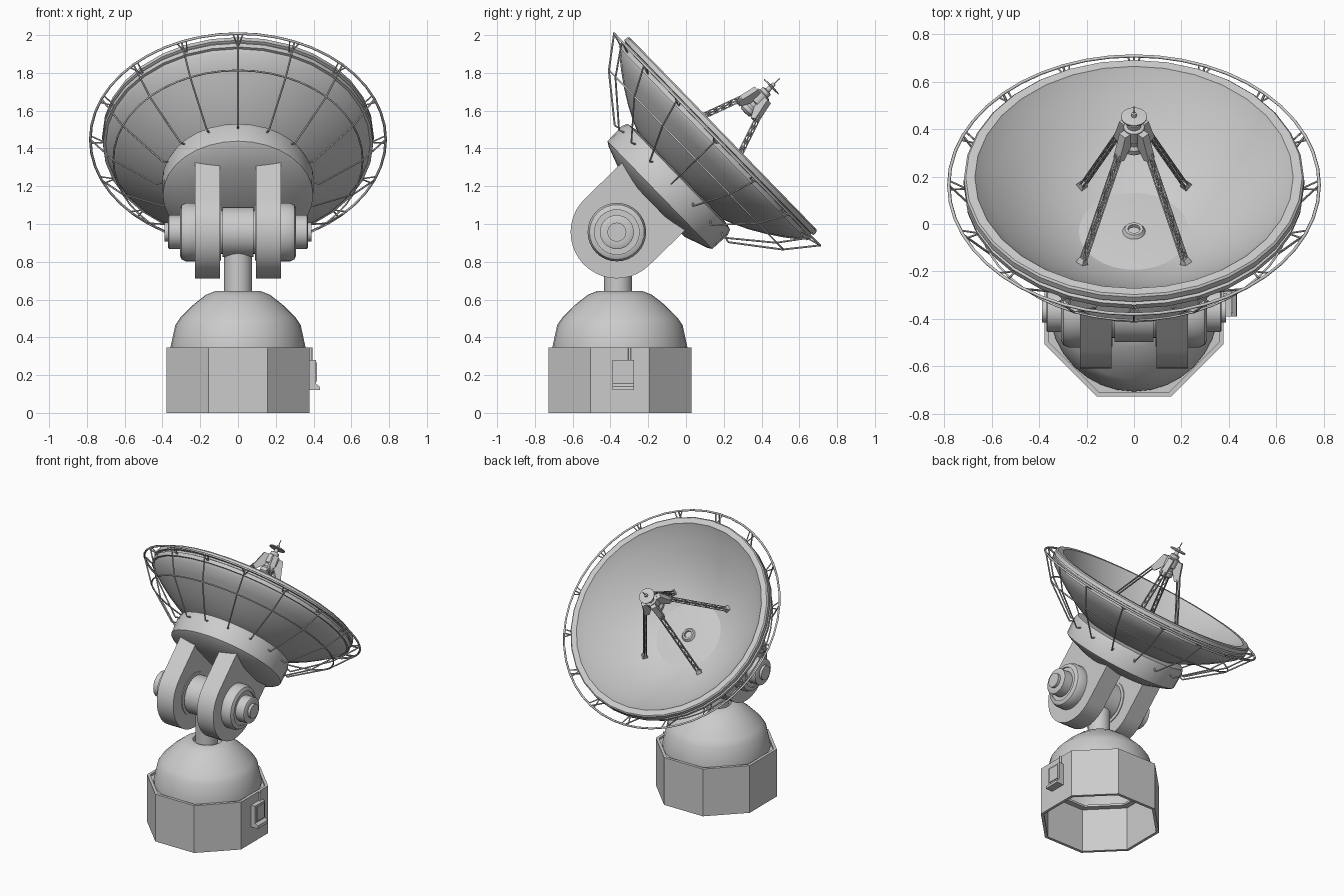
import bpy, bmesh, math
from mathutils import Matrix, Vector

if "Cube" in bpy.data.objects:
    bpy.data.objects.remove(bpy.data.objects["Cube"])

TILT = math.radians(45.8)
PIVOT = Vector((0, -0.366, 0.957))
# head space: origin at hinge, local z along the dish axis
HEAD = Matrix.Translation(PIVOT) @ Matrix.Rotation(-TILT, 4, 'X')
DISH = HEAD @ Matrix.Translation((0, 0.018, 0))
BASE = Matrix.Translation((0, -0.35, 0))
AXLE = Matrix.Translation(PIVOT) @ Matrix.Rotation(math.pi / 2, 4, 'Y')


def finish(bm, name, mat, smooth=35):
    bmesh.ops.remove_doubles(bm, verts=bm.verts, dist=1e-5)
    bm.transform(mat)
    bmesh.ops.recalc_face_normals(bm, faces=bm.faces)
    me = bpy.data.meshes.new(name)
    bm.to_mesh(me)
    bm.free()
    ob = bpy.data.objects.new(name, me)
    bpy.context.collection.objects.link(ob)
    if smooth:
        bpy.ops.object.select_all(action='DESELECT')
        bpy.context.view_layer.objects.active = ob
        ob.select_set(True)
        bpy.ops.object.shade_smooth_by_angle(angle=math.radians(smooth))
    return ob


def lathe(name, profile, mat, n=32, smooth=35, closed=False, turn=0.0):
    bm = bmesh.new()
    vs = [bm.verts.new((r, 0, z)) for r, z in profile]
    es = [bm.edges.new(p) for p in zip(vs, vs[1:])]
    if closed:
        es.append(bm.edges.new((vs[-1], vs[0])))
    bmesh.ops.rotate(bm, verts=vs, matrix=Matrix.Rotation(turn, 3, 'Z'))
    bmesh.ops.spin(bm, geom=vs + es, axis=(0, 0, 1), cent=(0, 0, 0),
                   angle=math.tau, steps=n, use_merge=True)
    return finish(bm, name, mat, smooth)


def hoop(name, R, z, r, mat, n=48):
    prof = [(R + r * math.cos(i * math.tau / 6), z + r * math.sin(i * math.tau / 6)) for i in range(6)]
    return lathe(name, prof, mat, n, 70, True)


def rods(name, segs, mat, r, n=6):
    bm = bmesh.new()
    for a, b in segs:
        a, b = Vector(a), Vector(b)
        d = b - a
        m = Matrix.Translation((a + b) / 2) @ d.to_track_quat('Z', 'Y').to_matrix().to_4x4()
        bmesh.ops.create_cone(bm, cap_ends=True, segments=n, radius1=r, radius2=r,
                              depth=d.length, matrix=m)
    return finish(bm, name, mat, 50)


def extrude(name, pts, depth, smooth=35, mat=Matrix()):
    bm = bmesh.new()
    f = bm.faces.new([bm.verts.new(p) for p in pts])
    g = bmesh.ops.extrude_face_region(bm, geom=[f])
    bmesh.ops.translate(bm, vec=depth, verts=[v for v in g['geom'] if isinstance(v, bmesh.types.BMVert)])
    return finish(bm, name, mat, smooth)


def box(name, lo, hi, mat=Matrix()):
    pts = [(lo[0], lo[1], lo[2]), (hi[0], lo[1], lo[2]), (hi[0], hi[1], lo[2]), (lo[0], hi[1], lo[2])]
    return extrude(name, pts, (0, 0, hi[2] - lo[2]), 0, mat)


def polar(r, a, z):
    return Vector((r * math.cos(a), r * math.sin(a), z))


# Octagonal hollow base with inner ledge
lathe("base_housing", [(0.41, 0), (0.41, 0.345), (0.388, 0.345), (0.388, 0.33), (0.345, 0.33),
                       (0.345, 0.315), (0.388, 0.315), (0.388, 0)], BASE, 8, 0, True, math.pi / 8)
# Domed cover with recessed collar, and post
lathe("base_dome", [(0.357, 0.32), (0.357, 0.35), (0.332, 0.465), (0.305, 0.505), (0.24, 0.57),
                    (0.17, 0.625), (0.12, 0.645), (0.098, 0.645), (0.098, 0.61), (0.06, 0.61)], BASE, 32, 30)
lathe("post", [(0, 0.56), (0.074, 0.56), (0.074, 0.95), (0, 0.95)],
      Matrix.Translation((0, PIVOT.y + 0.006, 0)))

# Control box on the right wall
extrude("control_box", [(0.37, -0.39, 0.12), (0.435, -0.39, 0.12), (0.432, -0.39, 0.14),
                        (0.412, -0.39, 0.155), (0.412, -0.39, 0.28), (0.37, -0.39, 0.28)], (0, 0.115, 0), 0)
box("control_box_door", (0.405, -0.375, 0.165), (0.418, -0.29, 0.268))
rods("control_conduit", [((0.386, -0.298, 0.27), (0.386, -0.298, 0.345))], Matrix(), 0.008, 8)

# Hinge: central hub and stepped side hubs
lathe("hinge_hub", [(0, -0.1), (0.115, -0.1), (0.115, -0.083), (0.133, -0.083), (0.133, 0.083),
                    (0.115, 0.083), (0.115, 0.1), (0, 0.1)], AXLE)
for s, side in ((1, "right"), (-1, "left")):
    lathe("hinge_cap_" + side, [(r, s * x) for r, x in
          [(0, 0.09), (0.15, 0.09), (0.155, 0.24), (0.155, 0.275), (0.145, 0.298), (0.125, 0.308),
           (0.118, 0.308), (0.118, 0.30), (0.09, 0.30), (0.09, 0.365), (0.082, 0.37), (0.05, 0.37),
           (0.05, 0.388), (0, 0.388)]], AXLE)
    # Rounded yoke plate
    arc = [math.pi + i * math.pi / 20 for i in range(21)]
    x = s * 0.095
    pts = [(x, 0.245 * math.cos(a), 0.245 * math.sin(a)) for a in arc]
    pts += [(x, 0.245, 0.30), (x, -0.245, 0.30)]
    extrude("yoke_plate_" + side, pts, (s * 0.133, 0, 0), 30, HEAD)

# Drum behind the dish
lathe("dish_drum", [(0, 0.235), (0.25, 0.24), (0.375, 0.285), (0.398, 0.30), (0.402, 0.41),
                    (0.39, 0.44), (0.34, 0.45), (0, 0.45)], DISH, 32)

# Dish shell: outer parabola, stepped rim, inner parabola
outer = [(r, 0.385 + 0.6 * r * r) for r in (0.3, 0.38, 0.46, 0.54, 0.62, 0.69)]
rim = [(0.70, 0.69), (0.715, 0.69), (0.718, 0.715), (0.705, 0.72), (0.705, 0.732), (0.72, 0.735),
       (0.718, 0.76), (0.71, 0.768), (0.672, 0.768)]
inner = [(r, 0.405 + 0.8 * r * r) for r in (0.664, 0.6, 0.52, 0.44, 0.36, 0.27, 0.18, 0.09, 0)]
lathe("dish", [(0, 0.40)] + outer + rim + inner, DISH, 32)
lathe("dish_boss", [(0.063, 0.39), (0.063, 0.42), (0.055, 0.44), (0.038, 0.465), (0.026, 0.465),
                    (0.024, 0.43), (0, 0.43)], DISH, 20)

# Back frame: ribs, mid hoop, outer ring and V brackets
ribs, brackets = [], []
for i in range(16):
    a = math.tau * i / 16
    p0, p1, p2 = polar(0.43, a, 0.385), polar(0.66, a, 0.565), polar(0.782, a, 0.722)
    ribs += [(polar(0.385, a, 0.40), p0), (p0, p1), (p1, p2)]
    brackets += [(polar(0.705, a, 0.70), polar(0.782, a + d, 0.722)) for d in (-0.035, 0.035)]
rods("frame_ribs", ribs, DISH, 0.005)
rods("ring_brackets", brackets, DISH, 0.004)
hoop("frame_mid_hoop", 0.66, 0.568, 0.005, DISH)
hoop("frame_outer_ring", 0.782, 0.722, 0.007, DISH)

# Feed support: four lattice legs with foot pads and head plates
for sx in (1, -1):
    for sy in (1, -1):
        tag = ("front" if sy > 0 else "rear") + ("_right" if sx > 0 else "_left")
        foot = Vector((sx * 0.22, sy * 0.235, 0.485))
        top = Vector((sx * 0.062, sy * 0.066, 0.965))
        d = top - foot
        out = Vector((sx, sy, 0)).normalized()
        side = d.cross(out).normalized()
        up = d.cross(side).normalized()
        rails, web = [], []
        for u in (-1, 1):
            for v in (-1, 1):
                o = side * 0.011 * u + up * 0.008 * v
                rails.append((foot + o, top + o))
        N = 12
        for k in range(N):
            for v in (-1, 1):
                u = 1 if k % 2 else -1
                o = up * 0.008 * v
                web.append((foot + d * k / N + side * 0.011 * u + o,
                            foot + d * (k + 1) / N - side * 0.011 * u + o))
        rods("feed_leg_" + tag, rails, DISH, 0.004, 4)
        rods("feed_leg_web_" + tag, web, DISH, 0.003, 4)
        # Tapered foot pad lying along the leg
        rot = Matrix((side, up, d.normalized())).transposed().to_4x4()
        bm = bmesh.new()
        bmesh.ops.create_cone(bm, cap_ends=True, segments=4, radius1=0.034, radius2=0.018, depth=0.05,
                              matrix=Matrix.Rotation(math.pi / 4, 4, 'Z'))
        finish(bm, "feed_foot_" + tag, DISH @ Matrix.Translation(foot + Vector((0, 0, 0.005))) @ rot, 0)
        # Radial plate joining leg to feed
        q = [out * 0.035 + Vector((0, 0, 0.985)), out * 0.078 + Vector((0, 0, 0.93)),
             out * 0.106 + Vector((0, 0, 0.945)), out * 0.085 + Vector((0, 0, 1.01)),
             out * 0.07 + Vector((0, 0, 1.06)), out * 0.035 + Vector((0, 0, 1.06))]
        t = Vector((-out.y, out.x, 0)) * 0.036
        extrude("feed_plate_" + tag, [p - t / 2 for p in q], t, 0, DISH)

# Feed head: bulb, body, disc and needle
lathe("feed_head", [(0, 0.925), (0.03, 0.928), (0.046, 0.942), (0.046, 0.965), (0.034, 0.98),
                    (0.034, 1.0), (0.044, 1.005), (0.044, 1.065), (0.03, 1.07), (0.03, 1.09),
                    (0.015, 1.095), (0.012, 1.118), (0.055, 1.12), (0.055, 1.126), (0.012, 1.13),
                    (0.01, 1.145), (0.003, 1.147), (0.003, 1.185), (0, 1.185)], DISH, 20)
